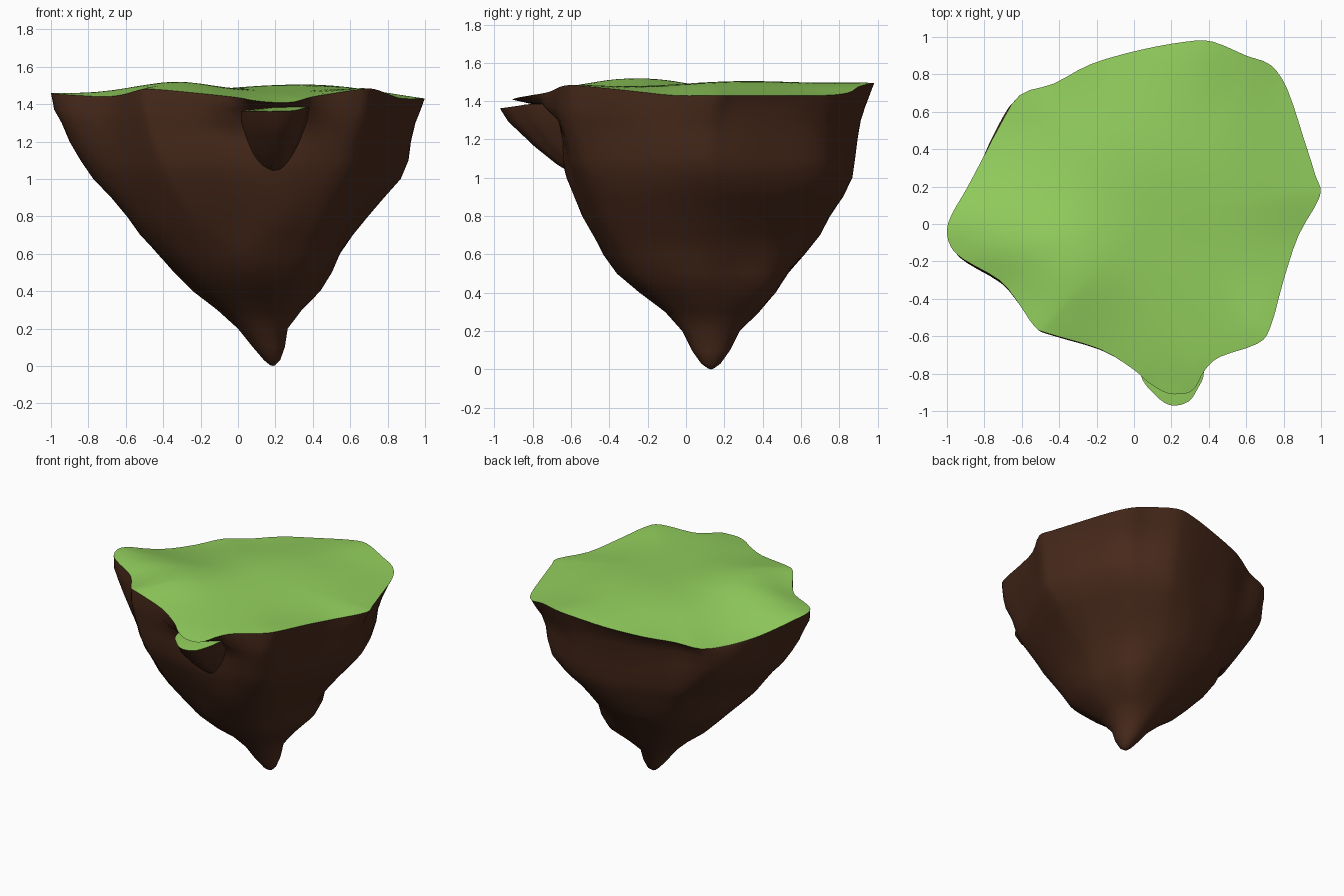
import bpy, math
from mathutils import Vector, noise

if "Cube" in bpy.data.objects:
    bpy.data.objects.remove(bpy.data.objects["Cube"])

# rim outline of the island: x, y, z, anticlockwise from the right tip
RIM = [(.995, .15, 1.43), (.97, .26, 1.43), (.91, .45, 1.43), (.82, .72, 1.43), (.73, .85, 1.445),
       (.6, .9, 1.475), (.42, .975, 1.495), (.28, .975, 1.485), (.03, .93, 1.45), (-.23, .855, 1.42),
       (-.43, .75, 1.39), (-.61, .69, 1.365), (-.72, .52, 1.355), (-.82, .33, 1.37), (-.9, .18, 1.405),
       (-.97, .06, 1.445), (-1, -.03, 1.46), (-.98, -.12, 1.455), (-.91, -.19, 1.45), (-.72, -.3, 1.44),
       (-.62, -.42, 1.45), (-.53, -.55, 1.475), (-.45, -.588, 1.48), (-.18, -.67, 1.455), (0, -.78, 1.435),
       (.08, -.85, 1.42), (.18, -.905, 1.41), (.28, -.905, 1.41), (.33, -.87, 1.42), (.38, -.78, 1.435),
       (.46, -.71, 1.45), (.66, -.64, 1.48), (.73, -.55, 1.48), (.80, -.3, 1.455), (.88, -.06, 1.43)]
# rock silhouette: z, xmin, xmax, ymin, ymax
LEVELS = [(1.37, -.98, .98, -.74, .92), (1.3, -.95, .96, -.67, .89), (1.2, -.90, .93, -.65, .86),
          (1.1, -.83, .91, -.64, .845), (1.0, -.75, .87, -.61, .84), (.9, -.65, .79, -.57, .81),
          (.8, -.57, .71, -.53, .75), (.7, -.51, .63, -.47, .70), (.6, -.43, .56, -.41, .62),
          (.5, -.34, .51, -.35, .53), (.4, -.24, .44, -.24, .46), (.3, -.11, .34, -.11, .38),
          (.2, .0, .265, -.02, .28), (.1, .08, .25, .03, .23), (.03, .14, .225, .08, .18),
          (.005, .17, .20, .115, .145)]
# swellings of the rock: direction in degrees, height, angular width, height range, amount
LUMPS = [(210, .78, 24, .26, .11), (140, 1.18, 30, .25, .08), (15, .85, 20, .3, -.04),
         (50, .42, 24, .12, .17), (62, 1.05, 22, .25, .07), (303, .6, 22, .22, .09),
         (265, .58, 12, .06, .03)]


def spline(pts, sub):
    """Closed Catmull-Rom curve through pts."""
    p, n, out = [Vector(q) for q in pts], len(pts), []
    for i in range(n):
        a, b, c, d = p[i - 1], p[i], p[(i + 1) % n], p[(i + 2) % n]
        for s in range(sub):
            t = s / sub
            out.append(.5 * (2 * b + (c - a) * t + (2 * a - 5 * b + 4 * c - d) * t * t
                             + (3 * b - a - 3 * c + d) * t ** 3))
    return out


def loft(name, rings, tip, color, flip=False):
    """Skin a stack of rings and close the last one to a point."""
    n = len(rings[0])
    verts = [v for r in rings for v in r] + [Vector(tip)]
    faces = []
    for k in range(len(rings) - 1):
        for i in range(n):
            j = (i + 1) % n
            faces.append((k * n + i, (k + 1) * n + i, (k + 1) * n + j, k * n + j))
    base = (len(rings) - 1) * n
    faces += [(base + i, len(verts) - 1, base + (i + 1) % n) for i in range(n)]
    if flip:
        faces = [f[::-1] for f in faces]
    me = bpy.data.meshes.new(name)
    me.from_pydata(verts, [], faces)
    me.polygons.foreach_set("use_smooth", [True] * len(faces))
    mat = bpy.data.materials.new(name + "_colour")
    mat.diffuse_color = (*color, 1)
    mat.use_nodes = True
    mat.node_tree.nodes["Principled BSDF"].inputs["Base Color"].default_value = mat.diffuse_color
    me.materials.append(mat)
    ob = bpy.data.objects.new(name, me)
    bpy.context.collection.objects.link(ob)
    return ob


GREEN, BROWN = (.29, .62, .11), (.066, .023, .011)
rim = spline(RIM, 3)


# rock body: rim outline fading to ellipses fitted to the silhouettes
def section(z, x0, x1, y0, y1):
    floor = y0 if z > 1.35 else -.67
    pts = [(p.x, max(p.y, floor), p.z) for p in rim]
    ylo = min(q[1] for q in pts)
    k = min(1, max(0, (1.4 - z) / .8))
    ring = []
    for x, y, rz in pts:
        u, v = x, 2 * (y - ylo) / (.975 - ylo) - 1
        a = math.atan2(v, u)
        u, v = u + (math.cos(a) - u) * k, v + (math.sin(a) - v) * k
        w = 1 + .04 * noise.noise(Vector((u * 2, v * 2, z * 2.5))) * min(1, z * 2) * (z < 1.35)
        for deg, h, wa, wz, amt in LUMPS:
            da = (math.degrees(a) - deg + 180) % 360 - 180
            w += amt * math.exp(-(da / wa) ** 2 - ((z - h) / wz) ** 2)
        ring.append(Vector(((x0 + x1) / 2 + u * w * (x1 - x0) / 2,
                            (y0 + y1) / 2 + v * w * (y1 - y0) / 2,
                            min(z, rz - (1.4 - z) * .8))))
    return ring


loft("rock_body", [rim] + [section(*l) for l in LEVELS], (.187, .13, 0), BROWN)


# grass top: height is a smooth average of the rim plus gentle mounds
def mound(x, y, cx, cy, r):
    return math.exp(-((x - cx) ** 2 + (y - cy) ** 2) / r ** 2)


def height(x, y):
    ws = [((x - p.x) ** 2 + (y - p.y) ** 2 + 1e-5) ** -1.5 for p in rim]
    return sum(w * p.z for w, p in zip(ws, rim)) / sum(ws)


grass = []
for s in range(16):
    t = 1 - s / 16
    ring = []
    for p in rim:
        x, y = .12 + (p.x - .12) * t, .05 + (p.y - .05) * t
        z = p.z if s == 0 else height(x, y) + (1 - t ** 4) * (
            .06 * mound(x, y, -.4, -.25, .33) + .04 * mound(x, y, .5, .25, .45)
            + .03 * mound(x, y, -.1, .4, .4) + .02)
        ring.append(Vector((x, y, z)))
    grass.append(ring)
mid = sum((v.z for v in grass[-1])) / len(rim)
loft("grass_top", grass, (.12, .05, mid), GREEN, flip=True)

# small ledge below the front lip, rooted in the rock
ledge = spline([(.36, -.50, 1.37), (.375, -.78, 1.385), (.34, -.88, 1.375), (.29, -.95, 1.365),
                (.20, -.97, 1.362), (.12, -.92, 1.362), (.03, -.79, 1.362), (.03, -.50, 1.362)], 4)
foot = Vector((.18, -.48, .95))
rock = []
for t, drop in ((1, 0), (.91, .07), (.78, .13), (.63, .2), (.40, .29)):
    rock.append([Vector((foot.x + (p.x - foot.x) * t ** .75, foot.y + (p.y - foot.y) * t, p.z - drop))
                 for p in ledge])
loft("ledge_rock", rock, foot, BROWN)
loft("ledge_grass", [ledge], (.2, -.78, 1.383), GREEN, flip=True)
